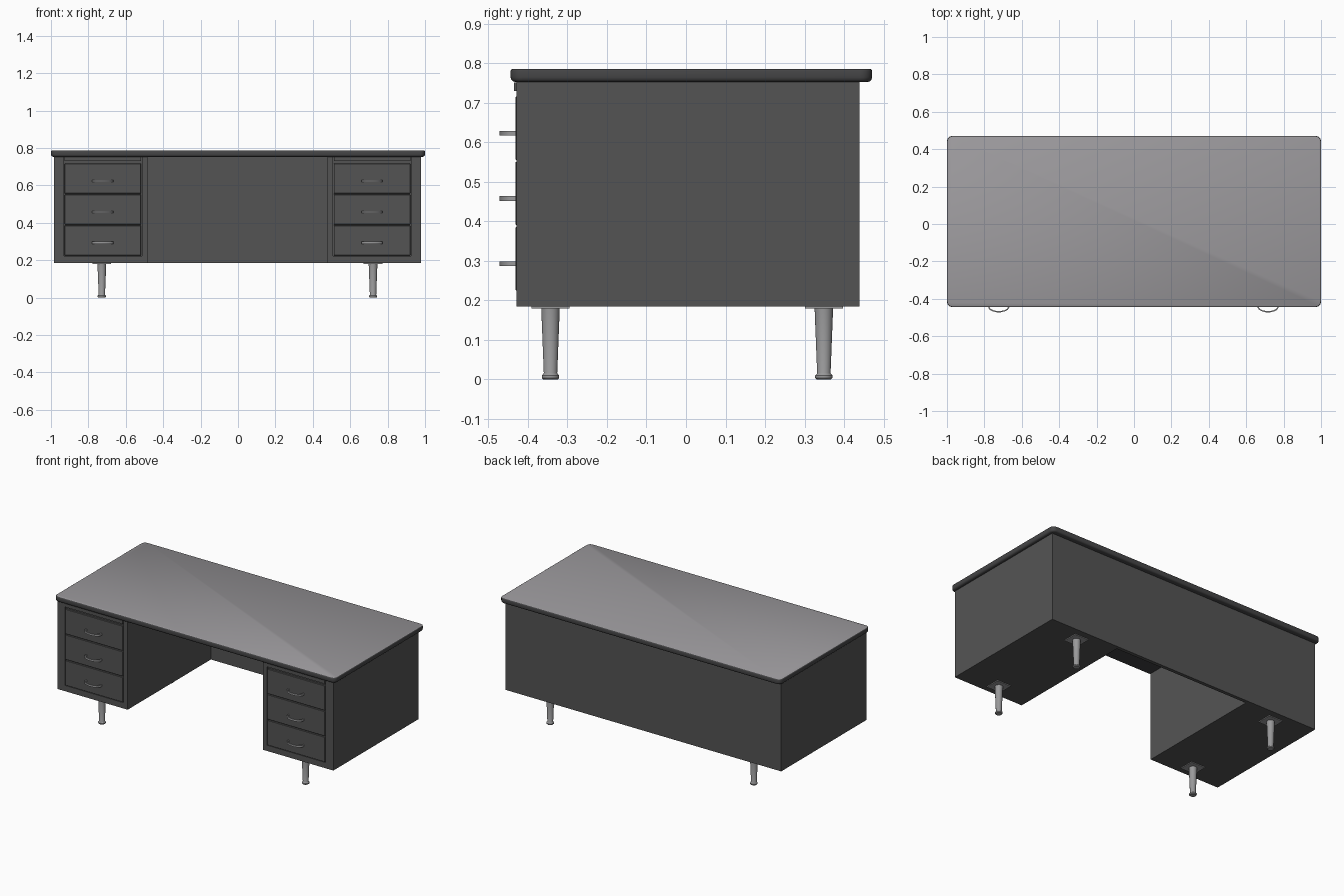
import bpy, bmesh, math
from mathutils import Matrix, Vector

if "Cube" in bpy.data.objects:
    bpy.data.objects.remove(bpy.data.objects["Cube"])

CX = -0.003  # the cabinet sits a hair left of the top's centre


def material(name, rgb):
    m = bpy.data.materials.new(name)
    m.diffuse_color = (*rgb, 1)
    m.use_nodes = True
    m.node_tree.nodes["Principled BSDF"].inputs["Base Color"].default_value = m.diffuse_color
    return m


DARK = material("dark grey steel", (0.088, 0.088, 0.088))
RIM = material("black rubber rim", (0.06, 0.06, 0.062))
LAMINATE = material("grey laminate", (0.33, 0.32, 0.335))
METAL = material("brushed metal", (0.32, 0.32, 0.325))


def finish(name, bm, *mats):
    bmesh.ops.recalc_face_normals(bm, faces=bm.faces)
    me = bpy.data.meshes.new(name)
    bm.to_mesh(me)
    bm.free()
    for m in mats:
        me.materials.append(m)
    ob = bpy.data.objects.new(name, me)
    bpy.context.collection.objects.link(ob)
    return ob


def smooth(ob, angle=35):
    bpy.ops.object.select_all(action='DESELECT')
    bpy.context.view_layer.objects.active = ob
    ob.select_set(True)
    bpy.ops.object.shade_smooth_by_angle(angle=math.radians(angle))


def add_box(bm, x0, x1, y0, y1, z0, z1):
    mid = Vector(((x0 + x1) / 2, (y0 + y1) / 2, (z0 + z1) / 2))
    size = Matrix.Diagonal((x1 - x0, y1 - y0, z1 - z0, 1))
    bmesh.ops.create_cube(bm, size=1, matrix=Matrix.Translation(mid) @ size)


def box(name, mat, *dims, bevel=0):
    bm = bmesh.new()
    add_box(bm, *dims)
    if bevel:
        bmesh.ops.bevel(bm, geom=bm.edges[:], offset=bevel, segments=1, affect='EDGES')
    return finish(name, bm, mat)


def loft(bm, rings):
    """Skin a stack of equal-length vertex rings and cap both ends."""
    loops = [[bm.verts.new(p) for p in r] for r in rings]
    for a, b in zip(loops, loops[1:]):
        for i in range(len(a)):
            j = (i + 1) % len(a)
            bm.faces.new((a[i], a[j], b[j], b[i]))
    bm.faces.new(loops[0][::-1])
    return bm.faces.new(loops[-1])


def rounded_ring(x, y0, y1, r, inset, z, seg=6):
    pts = []
    centres = [(x - r, y1 - r), (-x + r, y1 - r), (-x + r, y0 + r), (x - r, y0 + r)]
    for k, (cx, cy) in enumerate(centres):
        for i in range(seg + 1):
            a = math.pi / 2 * (k + i / seg)
            pts.append((cx + (r - inset) * math.cos(a), cy + (r - inset) * math.sin(a), z))
    return pts


# Desk top: rounded rim with a laminate face
bm = bmesh.new()
profile = [(0.012, 0.753), (0.006, 0.7545), (0.0015, 0.759), (0, 0.765),
           (0, 0.781), (0.001, 0.784), (0.004, 0.786)]
cap = loft(bm, [rounded_ring(1.0, -0.444, 0.471, 0.03, i, z) for i, z in profile])
cap.material_index = 1
smooth(finish("desk_top", bm, RIM, LAMINATE), 40)

# Back panel closing the kneehole
box("back_panel", DARK, CX - 0.483, CX + 0.483, 0.417, 0.439, 0.185, 0.755)

for side, s in (("left", -1), ("right", 1)):
    def span(a, b):
        return sorted((CX + s * a, CX + s * b))

    # Pedestal carcass with a raised front frame around the drawer opening
    bm = bmesh.new()
    add_box(bm, *span(0.482, 0.982), -0.42, 0.439, 0.185, 0.755)
    add_box(bm, *span(0.482, 0.511), -0.429, -0.42, 0.185, 0.755)
    add_box(bm, *span(0.928, 0.982), -0.429, -0.42, 0.185, 0.755)
    add_box(bm, *span(0.511, 0.928), -0.429, -0.42, 0.185, 0.222)
    finish(side + "_pedestal", bm, DARK)

    # Pull-out writing board above the drawers
    box(side + "_writing_board", DARK, *span(0.515, 0.924), -0.435, -0.41, 0.73, 0.752)

    # Drawer fronts and their bow handles
    for n, (z0, z1, hz) in enumerate([(0.225, 0.386, 0.293), (0.391, 0.551, 0.458),
                                      (0.556, 0.716, 0.623)], 1):
        box(f"{side}_drawer_{n}", DARK, *span(0.515, 0.924), -0.432, -0.41, z0, z1, bevel=0.002)
        outer = [(-0.057, -0.43), (-0.056, -0.448), (-0.048, -0.459), (-0.032, -0.467),
                 (-0.012, -0.472)]
        inner = [(-0.05, -0.43), (-0.049, -0.446), (-0.043, -0.454), (-0.03, -0.461),
                 (-0.012, -0.465)]
        outer += [(-x, y) for x, y in reversed(outer)]
        inner += [(-x, y) for x, y in reversed(inner)]
        bm = bmesh.new()
        hx = CX + s * 0.72
        sections = []
        for (ox, oy), (ix, iy) in zip(outer, inner):
            sections.append([(hx + ox, oy, hz - 0.006), (hx + ox, oy, hz + 0.006),
                             (hx + ix, iy, hz + 0.006), (hx + ix, iy, hz - 0.006)])
        loft(bm, sections)
        smooth(finish(f"{side}_handle_{n}", bm, METAL))

    # Tapered legs with mounting plates and foot collars
    for end, y in (("front", -0.343), ("back", 0.349)):
        x = CX + s * 0.725
        box(f"{end}_{side}_leg_plate", METAL, x - 0.05, x + 0.05, y - 0.048, y + 0.048,
            0.18, 0.186)
        bm = bmesh.new()
        leg = [(0.018, 0), (0.022, 0.004), (0.022, 0.01), (0.018, 0.014),
               (0.017, 0.016), (0.0235, 0.182)]
        loft(bm, [[(x + r * math.cos(math.tau * i / 24), y + r * math.sin(math.tau * i / 24), z)
                   for i in range(24)] for r, z in leg])
        smooth(finish(f"{end}_{side}_leg", bm, METAL))
